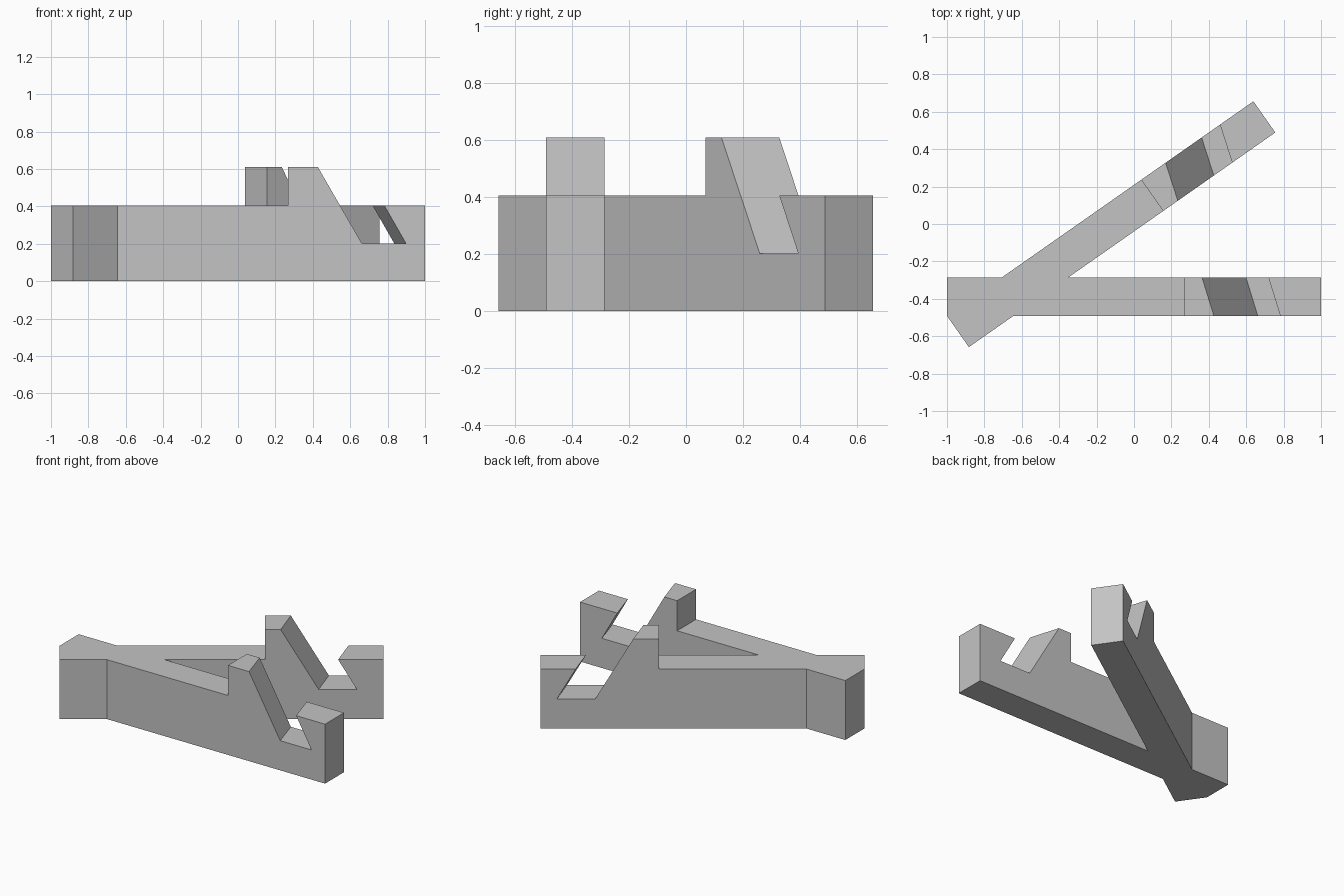
import bpy, bmesh, math
from mathutils import Matrix, Vector

cube = bpy.data.objects.get("Cube")
if cube:
    bpy.data.objects.remove(cube)

LENGTH, WIDTH = 2.0, 0.204
BASE, TALL, FLOOR = 0.405, 0.61, 0.202   # bar top, hook top, notch floor
SKEW = 0.063                             # notch shift across the bar
PIVOT = Vector((-1.0, -0.491, 0.0))      # outer corner shared by both bars

grey = bpy.data.materials.new("plain grey")
grey.use_nodes = True
colour = (0.55, 0.55, 0.55, 1)
grey.diffuse_color = colour
grey.node_tree.nodes["Principled BSDF"].inputs["Base Color"].default_value = colour

# Side outline: (distance along bar, height, 1 if the point follows the skewed notch)
PROFILE = [
    (0, 0, 0), (LENGTH, 0, 0), (LENGTH, BASE, 0),
    (1.782, BASE, 1), (1.898, FLOOR, 1), (1.662, FLOOR, 1), (1.427, TALL, 1),
    (1.268, TALL, 0), (1.268, BASE, 0), (0, BASE, 0),
]


def hook_bar(name, side, angle):
    """Bar with an undercut notch, extending to the given side of its length."""
    bm = bmesh.new()
    outer = [bm.verts.new((u, 0, z)) for u, z, s in PROFILE]
    inner = [bm.verts.new((u - s * SKEW, WIDTH, z)) for u, z, s in PROFILE]
    # The lower bar has its outer side at the pivot, the angled bar its mirror image
    for v in bm.verts:
        v.co.y *= side
    bm.faces.new(outer)
    bm.faces.new(inner[::-1])
    n = len(PROFILE)
    for i in range(n):
        j = (i + 1) % n
        bm.faces.new((outer[i], inner[i], inner[j], outer[j]))
    bm.transform(Matrix.Translation(PIVOT) @ Matrix.Rotation(angle, 4, "Z"))
    bmesh.ops.recalc_face_normals(bm, faces=bm.faces[:])
    mesh = bpy.data.meshes.new(name)
    bm.to_mesh(mesh)
    bm.free()
    mesh.materials.append(grey)
    obj = bpy.data.objects.new(name, mesh)
    bpy.context.collection.objects.link(obj)
    return obj


# Two mirrored bars crossing near their plain ends
bars = hook_bar("crossed_hook_bars", 1, 0)
angled = hook_bar("angled_bar", -1, math.radians(35))

# Merge them into one solid
union = bars.modifiers.new("Join bars", "BOOLEAN")
union.operation = "UNION"
union.solver = "EXACT"
union.object = angled
bpy.context.view_layer.objects.active = bars
bars.select_set(True)
bpy.ops.object.modifier_apply(modifier=union.name)
bpy.data.objects.remove(angled)
